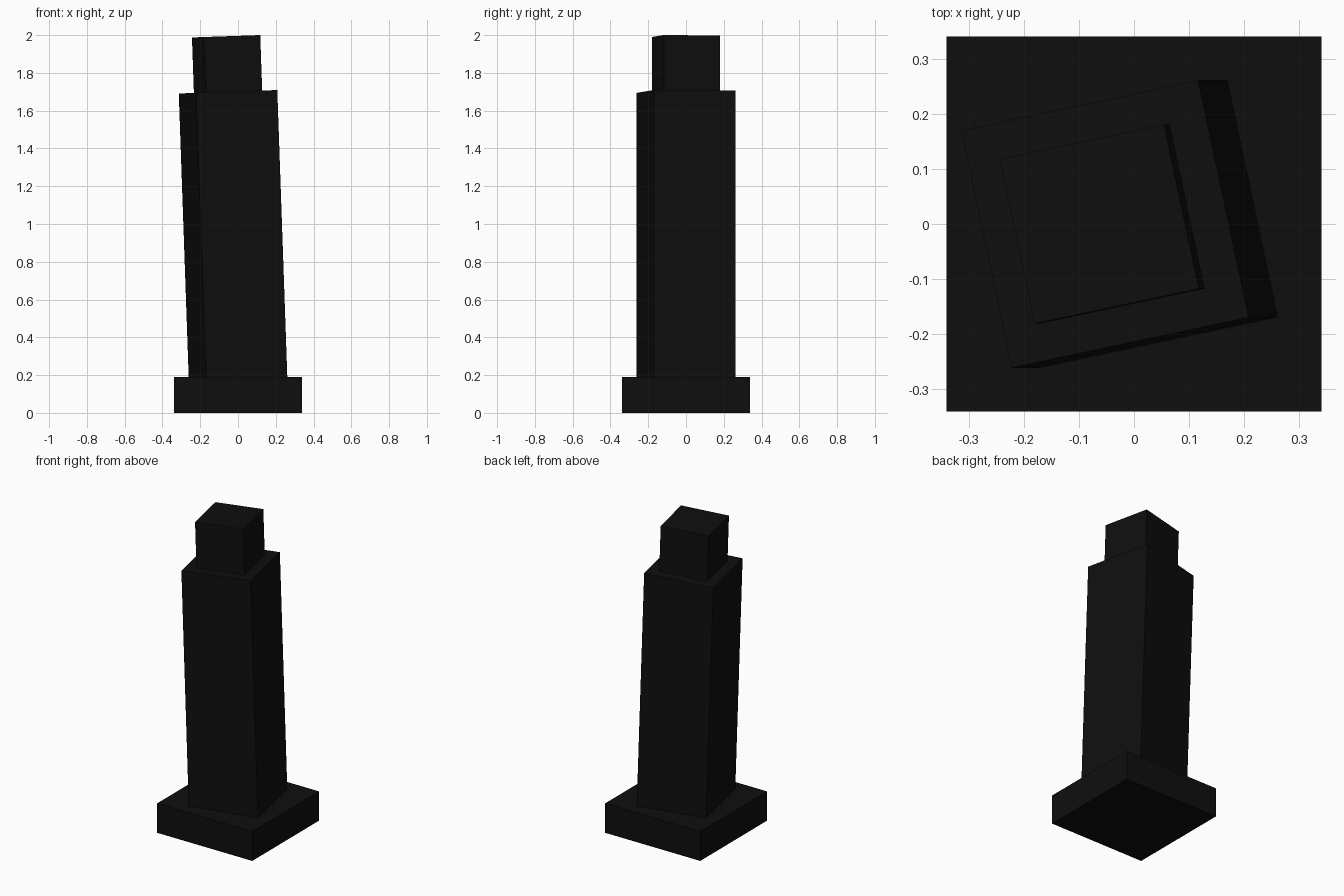
import bpy
from math import radians
from mathutils import Matrix

if "Cube" in bpy.data.objects:
    bpy.data.objects.remove(bpy.data.objects["Cube"])

black = bpy.data.materials.new("near black")
black.diffuse_color = (0.0045, 0.0045, 0.0045, 1)
black.use_nodes = True
black.node_tree.nodes["Principled BSDF"].inputs["Base Color"].default_value = black.diffuse_color

BASE_TOP = 0.19
# Spin 12 degrees, then lean 2 degrees towards -x about the top of the base
LEAN = (Matrix.Translation((0, 0, BASE_TOP))
        @ Matrix.Rotation(radians(-2), 4, 'Y')
        @ Matrix.Rotation(radians(12), 4, 'Z'))


def box(name, width, z0, z1, frame=Matrix()):
    """Square block from z0 to z1 within the given frame."""
    bpy.ops.mesh.primitive_cube_add(size=1)
    ob = bpy.context.object
    ob.name = name
    ob.data.transform(frame @ Matrix.Translation((0, 0, (z0 + z1) / 2))
                      @ Matrix.Diagonal((width, width, z1 - z0, 1)))
    ob.data.materials.append(black)
    return ob


# Square base slab
box("base", 0.68, 0, BASE_TOP)
# Leaning shaft, sunk slightly into the base
box("shaft", 0.44, -0.01, 1.511, LEAN)
# Smaller block on top of the shaft
box("cap", 0.305, 1.511, 1.805, LEAN)
